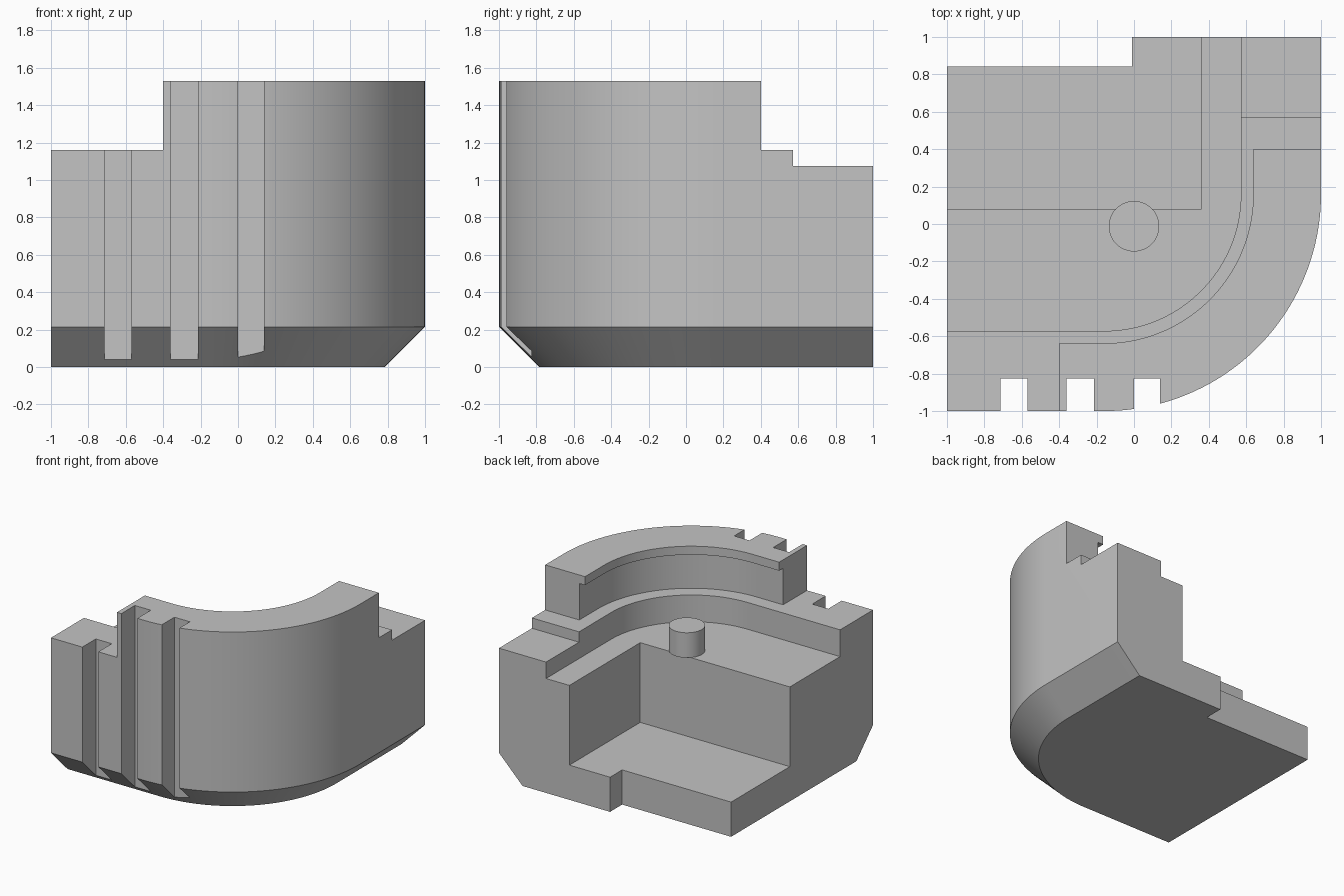
import bpy, bmesh, math

if "Cube" in bpy.data.objects:
    bpy.data.objects.remove(bpy.data.objects["Cube"])

C = 0.16          # arc centre is (-C, C)
TOP = 1.53
grey = bpy.data.materials.new("light_grey")
grey.diffuse_color = (0.55, 0.55, 0.55, 1)
grey.use_nodes = True
grey.node_tree.nodes["Principled BSDF"].inputs["Base Color"].default_value = grey.diffuse_color


def outline(edge, far):
    """Plan with a rounded front right corner, open sides reaching far."""
    r = edge + C
    arc = [(-C + r * math.cos(t), C + r * math.sin(t))
           for t in (math.radians(-90 + 90 * i / 40) for i in range(41))]
    return [(-far, far), (-far, -edge)] + arc + [(edge, far)]


def rect(x0, x1, y0, y1):
    return [(x0, y0), (x1, y0), (x1, y1), (x0, y1)]


def loft(name, rings):
    """Closed solid through (outline, height) rings."""
    bm = bmesh.new()
    loops = [[bm.verts.new((x, y, z)) for x, y in pts] for pts, z in rings]
    n = len(loops[0])
    bm.faces.new(loops[0][::-1])
    bm.faces.new(loops[-1])
    for a, b in zip(loops, loops[1:]):
        for i in range(n):
            j = (i + 1) % n
            bm.faces.new((a[i], a[j], b[j], b[i]))
    bmesh.ops.recalc_face_normals(bm, faces=bm.faces)
    mesh = bpy.data.meshes.new(name)
    bm.to_mesh(mesh)
    bm.free()
    mesh.materials.append(grey)
    ob = bpy.data.objects.new(name, mesh)
    bpy.context.collection.objects.link(ob)
    return ob


def activate(ob):
    bpy.ops.object.select_all(action='DESELECT')
    ob.select_set(True)
    bpy.context.view_layer.objects.active = ob


def cut(ob, pts, z0, z1):
    """Subtract a vertical prism."""
    cutter = loft("cutter", [(pts, z0), (pts, z1)])
    cutter.hide_render = True
    activate(ob)
    mod = ob.modifiers.new("cut", 'BOOLEAN')
    mod.operation = 'DIFFERENCE'
    mod.solver = 'EXACT'
    mod.object = cutter
    bpy.ops.object.modifier_apply(modifier=mod.name)
    bpy.data.objects.remove(cutter)


# Body with chamfered lower edge
body = loft("housing", [(outline(0.785, 1), 0), (outline(1, 1), 0.215), (outline(1, 1), TOP)])

# Shoulders beside the raised rim
cut(body, rect(-2, -0.4, -2, 2), 1.16, 2)
cut(body, rect(-2, 2, 0.4, 2), 1.16, 2)
# Rim lip opening and the recess beneath it
cut(body, outline(0.638, 2), 1.3, 2)
cut(body, outline(0.69, 2), 1.16, 1.46)
# Inner floor and low back shoulder
cut(body, outline(0.572, 3), 0.94, 2.2)
cut(body, rect(0.5, 2, 0.572, 2), 1.075, 2)
# Deep back pocket and back corner notch
cut(body, rect(-2, 0.36, 0.08, 2), 0.285, 2.5)
cut(body, rect(-2, -0.01, 0.843, 2), -1, 3)
# Front slots
for x0, x1 in ((-0.715, -0.57), (-0.36, -0.215), (0.0, 0.14)):
    cut(body, rect(x0, x1, -2, -0.825), -1, 3)

# Locating pin
circle = [(0.135 * math.cos(math.tau * i / 48), -0.012 + 0.135 * math.sin(math.tau * i / 48))
          for i in range(48)]
pin = loft("pin", [(circle, 0.94), (circle, 1.145)])

for ob in (body, pin):
    activate(ob)
    bpy.ops.object.shade_smooth_by_angle(angle=math.radians(30))
